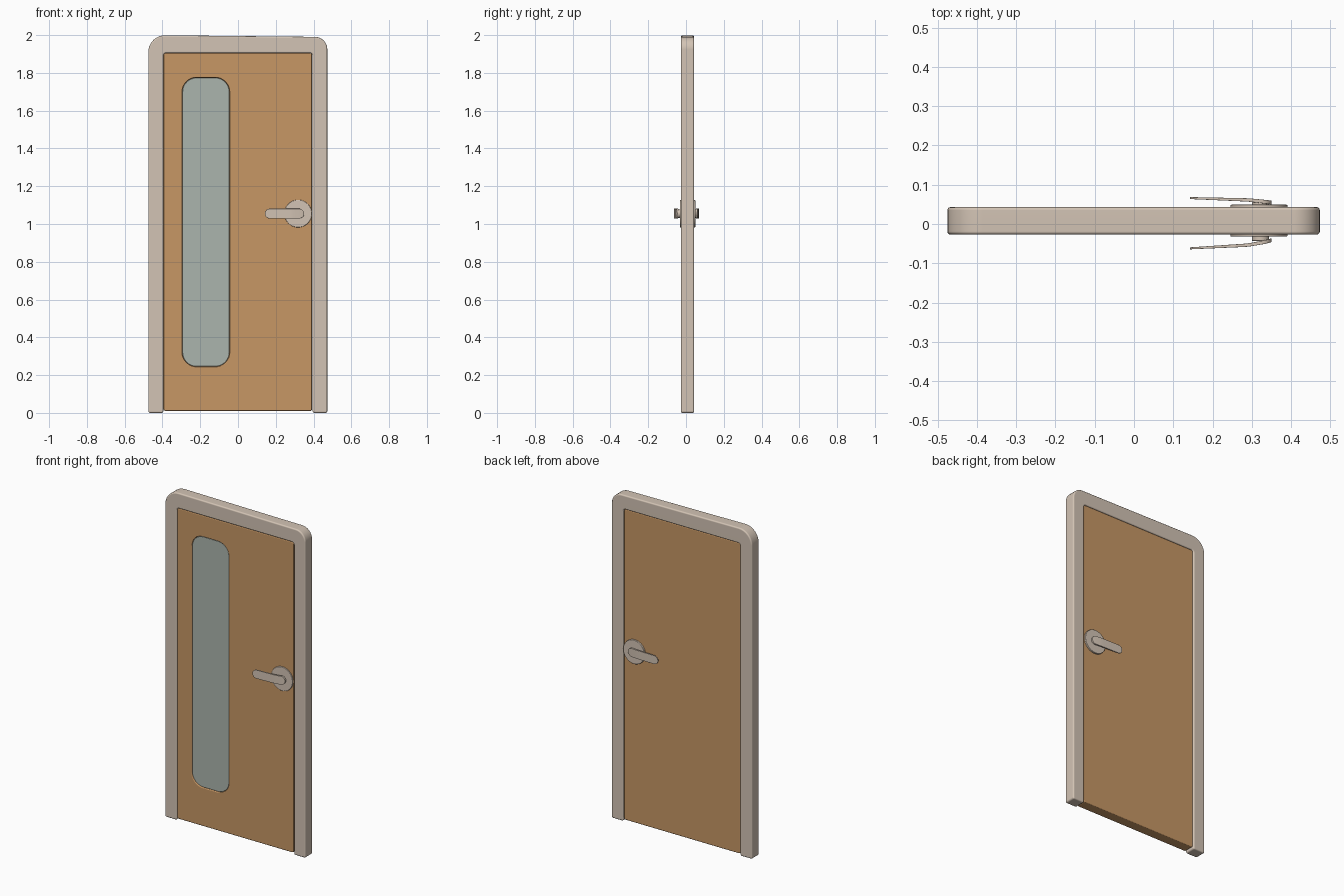
import bpy
import bmesh
from math import cos, sin, pi, radians
from mathutils import Vector

cube = bpy.data.objects.get("Cube")
if cube:
    bpy.data.objects.remove(cube, do_unlink=True)


def material(name, rgb):
    mat = bpy.data.materials.new(name)
    mat.use_nodes = True
    colour = (*rgb, 1.0)
    mat.diffuse_color = colour
    mat.node_tree.nodes["Principled BSDF"].inputs["Base Color"].default_value = colour
    return mat


BEIGE = material("warm beige", (0.65, 0.55, 0.46))
WOOD = material("orange wood", (0.57, 0.31, 0.13))
GLASS = material("pale glass", (0.41, 0.46, 0.42))


def rounded(corners, steps=8):
    """Turn (x, z, radius) corners into an outline with round corners."""
    points = []
    for i, (x, z, r) in enumerate(corners):
        here = Vector((x, z))
        before = (Vector(corners[i - 1][:2]) - here).normalized()
        after = (Vector(corners[(i + 1) % len(corners)][:2]) - here).normalized()
        if r == 0:
            points.append(here)
            continue
        for k in range(steps + 1):
            a = k / steps * pi / 2
            points.append(here + before * r * (1 - sin(a)) + after * r * (1 - cos(a)))
    return points


def rectangle(x0, x1, z0, z1, r):
    return rounded([(x0, z0, r), (x1, z0, r), (x1, z1, r), (x0, z1, r)])


def prism(name, outline, y0, y1, mat):
    """Extrude an outline in the xz plane from y0 to y1."""
    bm = bmesh.new()
    face = bm.faces.new([bm.verts.new((p[0], y0, p[1])) for p in outline])
    new = bmesh.ops.extrude_face_region(bm, geom=[face])["geom"]
    bmesh.ops.translate(bm, vec=(0, y1 - y0, 0),
                        verts=[v for v in new if isinstance(v, bmesh.types.BMVert)])
    bmesh.ops.recalc_face_normals(bm, faces=bm.faces)
    mesh = bpy.data.meshes.new(name)
    bm.to_mesh(mesh)
    bm.free()
    mesh.materials.append(mat)
    obj = bpy.data.objects.new(name, mesh)
    bpy.context.collection.objects.link(obj)
    return obj


def activate(obj):
    bpy.ops.object.select_all(action='DESELECT')
    obj.select_set(True)
    bpy.context.view_layer.objects.active = obj


def soften(obj, width):
    """Round the hard edges and smooth the shading."""
    activate(obj)
    bevel = obj.modifiers.new("Soft edges", 'BEVEL')
    bevel.width = width
    bevel.segments = 3
    bevel.limit_method = 'ANGLE'
    bevel.angle_limit = radians(40)
    bpy.ops.object.modifier_apply(modifier=bevel.name)
    bpy.ops.object.shade_smooth_by_angle(angle=radians(35))
    obj.modifiers.new("Flat faces", 'WEIGHTED_NORMAL').keep_sharp = True


# Door frame: an upside-down U with round shoulders
frame = prism("door_frame", rounded([
    (-0.475, 0, 0.01), (-0.475, 2.0, 0.09), (0.473, 1.99, 0.065), (0.473, 0, 0.01),
    (0.395, 0, 0.01), (0.395, 1.905, 0.015), (-0.395, 1.905, 0.015), (-0.395, 0, 0.01),
]), -0.027, 0.043, BEIGE)
soften(frame, 0.008)

# Door panel with a shallow window recess in the front
panel = prism("door_panel", rectangle(-0.394, 0.392, 0.01, 1.905, 0.012), -0.025, 0.039, WOOD)
cutter = prism("window_cutter", rectangle(-0.295, -0.045, 0.245, 1.775, 0.075), -0.1, -0.01, WOOD)
cutter.hide_render = True
cut = panel.modifiers.new("Window recess", 'BOOLEAN')
cut.object = cutter
cut.solver = 'EXACT'
activate(panel)
bpy.ops.object.modifier_apply(modifier=cut.name)
bpy.data.objects.remove(cutter, do_unlink=True)
soften(panel, 0.006)

# Window glass
glass = prism("window_glass", rectangle(-0.294, -0.046, 0.246, 1.774, 0.074), -0.021, -0.008, GLASS)
soften(glass, 0.003)


def lever(name, path, out):
    """A flat curved grip with round ends, swept along (x, y, thickness)."""
    bm = bmesh.new()
    rows = []
    x_start, x_end, half = path[0][0], path[-1][0], 0.026
    for x, y, thick in path:
        # distance to the nearer end sets the height of the round end
        d = min(x_start - x, x - x_end, half)
        h = max((half ** 2 - (half - d) ** 2) ** 0.5, 0.004)
        rows.append([bm.verts.new((x, y + out * s * thick / 2, 1.055 + t * h))
                     for s, t in ((1, -1), (1, 1), (-1, 1), (-1, -1))])
    for a, b in zip(rows, rows[1:]):
        for k in range(4):
            n = (k + 1) % 4
            bm.faces.new((a[k], a[n], b[n], b[k]))
    bm.faces.new(rows[0])
    bm.faces.new(rows[-1][::-1])
    bmesh.ops.recalc_face_normals(bm, faces=bm.faces)
    mesh = bpy.data.meshes.new(name)
    bm.to_mesh(mesh)
    bm.free()
    mesh.materials.append(BEIGE)
    obj = bpy.data.objects.new(name, mesh)
    bpy.context.collection.objects.link(obj)
    soften(obj, 0.0015)


def disc(name, x, r, y0, y1, bevel):
    ring = [(x + r * cos(k * pi / 20), 1.055 + r * sin(k * pi / 20)) for k in range(40)]
    soften(prism(name, ring, y0, y1, BEIGE), bevel)


# Handles: rose, neck and lever on each side of the door
for side, out, skin, near, far in (("front", -1, -0.022, -0.041, -0.062),
                                   ("back", 1, 0.036, 0.054, 0.066)):
    rose_top = -0.032 if out < 0 else 0.049
    disc(side + "_handle_rose", 0.318, 0.073, skin, rose_top, 0.003)
    disc(side + "_handle_neck", 0.322, 0.022, skin, near + out * 0.002, 0.001)
    path = []
    count = 28
    for i in range(count + 1):
        t = (1 - cos(pi * i / count)) / 2
        x = 0.35 - t * 0.208
        bend = 0.45 * min(t / 0.3, 1) ** 0.7 + 0.55 * t
        path.append((x, near + (far - near) * bend, 0.010 - 0.005 * t))
    lever(side + "_handle_lever", path, out)
